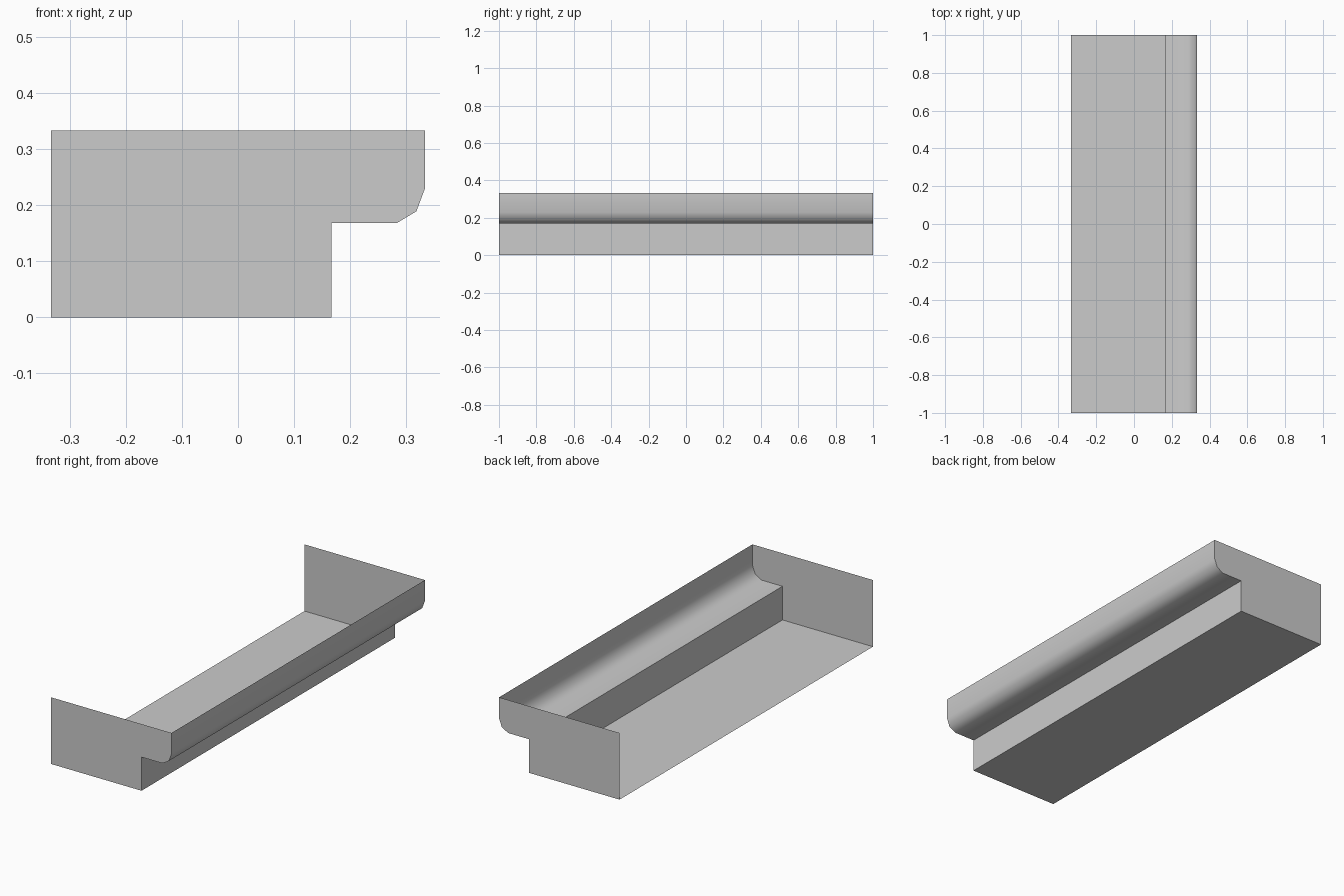
import bpy
import bmesh
import math

cube = bpy.data.objects.get("Cube")
if cube:
    bpy.data.objects.remove(cube, do_unlink=True)

HALF_LENGTH = 1.0
BACK, FOOT, LIP = -0.333, 0.167, 0.333
STEP, TOP = 0.168, 0.333

# Plain grey surface
grey = bpy.data.materials.new("plain grey")
grey.use_nodes = True
color = (0.6, 0.6, 0.6, 1)
grey.diffuse_color = color
grey.node_tree.nodes["Principled BSDF"].inputs["Base Color"].default_value = color

# Stepped profile with a rounded lip, from the back foot to the top of the lip
profile = [(BACK, 0), (FOOT, 0), (FOOT, STEP), (0.283, STEP),
           (0.318, 0.189), (LIP, 0.229), (LIP, TOP)]

bm = bmesh.new()
front = [bm.verts.new((x, -HALF_LENGTH, z)) for x, z in profile]
rear = [bm.verts.new((x, HALF_LENGTH, z)) for x, z in profile]

# Long faces; the back and top stay open
for i in range(len(profile) - 1):
    bm.faces.new((front[i], front[i + 1], rear[i + 1], rear[i]))

# End panels, closed by the upper back corner
for side, ring in ((-1, front), (1, rear)):
    corner = bm.verts.new((BACK, side * HALF_LENGTH, TOP))
    bm.faces.new(ring + [corner])

bm.normal_update()
for face in bm.faces:
    # Turn every face outwards
    if face.normal.y * face.calc_center_median().y < 0:
        face.normal_flip()
    elif abs(face.normal.y) < 0.5 and (face.normal.x < -0.01 or face.normal.z > 0.01):
        face.normal_flip()

mesh = bpy.data.meshes.new("stepped_moulding")
bm.to_mesh(mesh)
bm.free()
mesh.materials.append(grey)
moulding = bpy.data.objects.new("stepped_moulding", mesh)
bpy.context.collection.objects.link(moulding)

# Smooth the rounded lip, keeping the corners sharp
bpy.ops.object.select_all(action='DESELECT')
moulding.select_set(True)
bpy.context.view_layer.objects.active = moulding
bpy.ops.object.shade_smooth_by_angle(angle=math.radians(45))
